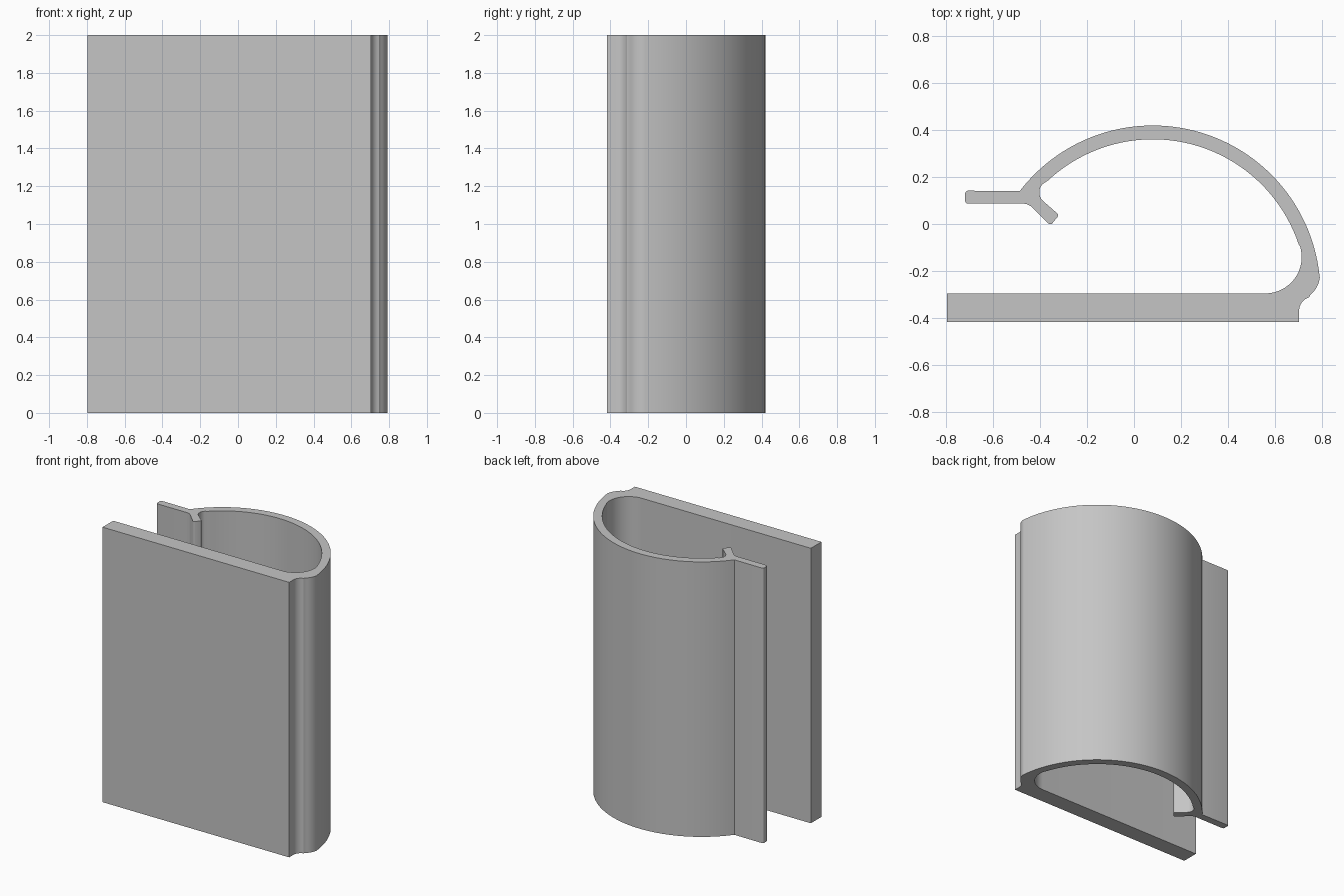
import bpy
import bmesh
from math import cos, sin, radians

HEIGHT = 2.0
CENTRE = (0.08, -0.295)      # shared centre of the curved wall

cube = bpy.data.objects.get("Cube")
if cube:
    bpy.data.objects.remove(cube, do_unlink=True)


def arc(centre, radius, start, end, steps):
    """Points along a circular arc, angles in degrees."""
    angles = [radians(start + (end - start) * i / steps) for i in range(steps + 1)]
    return [(centre[0] + radius * cos(a), centre[1] + radius * sin(a)) for a in angles]


def extrude_profile(name, outline, height, material):
    """Closed outline on the ground, extruded straight up."""
    bm = bmesh.new()
    base = bm.faces.new([bm.verts.new((x, y, 0)) for x, y in outline])
    top = bmesh.ops.extrude_face_region(bm, geom=[base], use_keep_orig=True)["geom"]
    bmesh.ops.translate(bm, vec=(0, 0, height),
                        verts=[g for g in top if isinstance(g, bmesh.types.BMVert)])
    bmesh.ops.recalc_face_normals(bm, faces=bm.faces)
    mesh = bpy.data.meshes.new(name)
    bm.to_mesh(mesh)
    bm.free()
    mesh.materials.append(material)
    obj = bpy.data.objects.new(name, mesh)
    bpy.context.collection.objects.link(obj)
    return obj


grey = bpy.data.materials.new("light grey")
grey.use_nodes = True
colour = (0.56, 0.56, 0.56, 1)
grey.diffuse_color = colour
grey.node_tree.nodes["Principled BSDF"].inputs["Base Color"].default_value = colour

# Thick flat plate, underside
outline = [(-0.797, -0.418), (0.704, -0.418)]
# Notch and rounded shoulder at the closed end
outline += arc((0.764, -0.37), 0.06, 180, 108, 8)
outline += arc((0.683, -0.216), 0.11, -50, -6, 8)
# Outside of the curved wall
outline += arc(CENTRE, 0.715, 6.4, 142.5, 64)
# Flat flange with rounded tip
outline += arc((-0.708, 0.13), 0.012, 90, 180, 4)
outline += arc((-0.708, 0.099), 0.012, 180, 270, 4)
# Hook turned inward
outline += arc((-0.475, 0.027), 0.06, 90, 48, 6)
outline += arc((-0.357, 0.011), 0.012, 228, 318, 4)
outline += arc((-0.336, 0.037), 0.012, -42, 48, 4)
outline += arc((-0.354, 0.135), 0.05, 228, 135, 10)
# Inside of the curved wall, then the fillet into the plate
outline += arc(CENTRE, 0.656, 133, 18.5, 56)
outline += arc((0.56, -0.141), 0.155, 17, -90, 16)
# Plate, inner side
outline += [(-0.797, -0.296)]

clip = extrude_profile("clip_profile", outline, HEIGHT, grey)

for obj in bpy.context.selected_objects:
    obj.select_set(False)
clip.select_set(True)
bpy.context.view_layer.objects.active = clip
bpy.ops.object.shade_smooth_by_angle(angle=radians(30))
